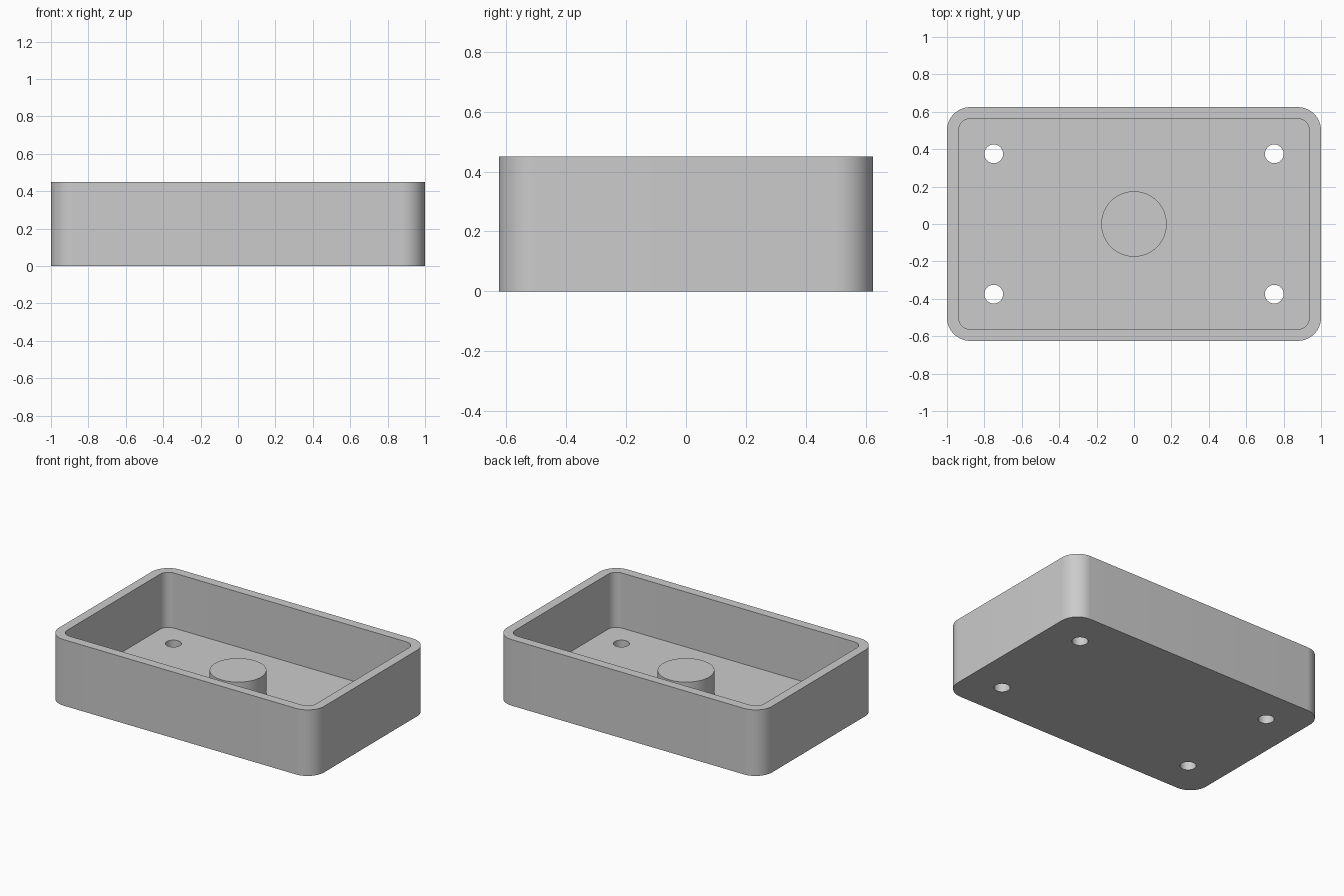
import bpy
import bmesh
from math import cos, sin, pi, radians

cube = bpy.data.objects.get("Cube")
if cube:
    bpy.data.objects.remove(cube, do_unlink=True)

# Main dimensions
HALF_X, HALF_Y, HEIGHT = 1.0, 0.625, 0.45
WALL, FLOOR, CORNER = 0.0625, 0.075, 0.125
BOSS_R, BORE_R, BOSS_TOP = 0.175, 0.078, 0.2375
HOLE_R, HOLE_X, HOLE_Y = 0.05, 0.75, 0.375

grey = bpy.data.materials.new("plain grey")
grey.use_nodes = True
colour = (0.6, 0.6, 0.6, 1)
grey.diffuse_color = colour
grey.node_tree.nodes["Principled BSDF"].inputs["Base Color"].default_value = colour


def rounded_rect(hx, hy, r, steps=16):
    points = []
    for quarter, (sx, sy) in enumerate([(1, 1), (-1, 1), (-1, -1), (1, -1)]):
        for i in range(steps + 1):
            a = (quarter + i / steps) * pi / 2
            points.append((sx * (hx - r) + r * cos(a), sy * (hy - r) + r * sin(a)))
    return points


def circle(r, cx=0, cy=0, n=64):
    return [(cx + r * cos(2 * pi * i / n), cy + r * sin(2 * pi * i / n)) for i in range(n)]


def ring(bm, points, z):
    verts = [bm.verts.new((x, y, z)) for x, y in points]
    return [bm.edges.new((v, verts[(i + 1) % len(verts)])) for i, v in enumerate(verts)]


def wall(bm, points, z0, z1):
    """Upright wall along a closed outline; returns its lower and upper edge loops."""
    low, high = ring(bm, points, z0), ring(bm, points, z1)
    bmesh.ops.bridge_loops(bm, edges=low + high)
    return low, high


def cap(bm, *loops):
    """Flat face inside the first loop, leaving the others open."""
    edges = [e for loop in loops for e in loop]
    bmesh.ops.triangle_fill(bm, edges=edges, use_beauty=True)


def finish(bm, name):
    bmesh.ops.recalc_face_normals(bm, faces=bm.faces[:])
    mesh = bpy.data.meshes.new(name)
    bm.to_mesh(mesh)
    bm.free()
    mesh.materials.append(grey)
    obj = bpy.data.objects.new(name, mesh)
    bpy.context.collection.objects.link(obj)
    bpy.ops.object.select_all(action='DESELECT')
    obj.select_set(True)
    bpy.context.view_layer.objects.active = obj
    bpy.ops.object.shade_smooth_by_angle(angle=radians(30))


# Open tray with four through holes in the floor
bm = bmesh.new()
outer_low, outer_high = wall(bm, rounded_rect(HALF_X, HALF_Y, CORNER), 0, HEIGHT)
inner_low, inner_high = wall(
    bm, rounded_rect(HALF_X - WALL, HALF_Y - WALL, CORNER - WALL), FLOOR, HEIGHT)
holes = [wall(bm, circle(HOLE_R, sx * HOLE_X, sy * HOLE_Y), 0, FLOOR)
         for sx in (-1, 1) for sy in (-1, 1)]
cap(bm, outer_high, inner_high)
cap(bm, outer_low, *[low for low, high in holes])
cap(bm, inner_low, *[high for low, high in holes])
finish(bm, "tray")

# Central boss with a blind bore down to the floor
bm = bmesh.new()
boss_low, boss_high = wall(bm, circle(BOSS_R), FLOOR, BOSS_TOP)
bore_low, bore_high = wall(bm, circle(BORE_R), FLOOR, BOSS_TOP)
bmesh.ops.bridge_loops(bm, edges=boss_high + bore_high)
finish(bm, "center_boss")
